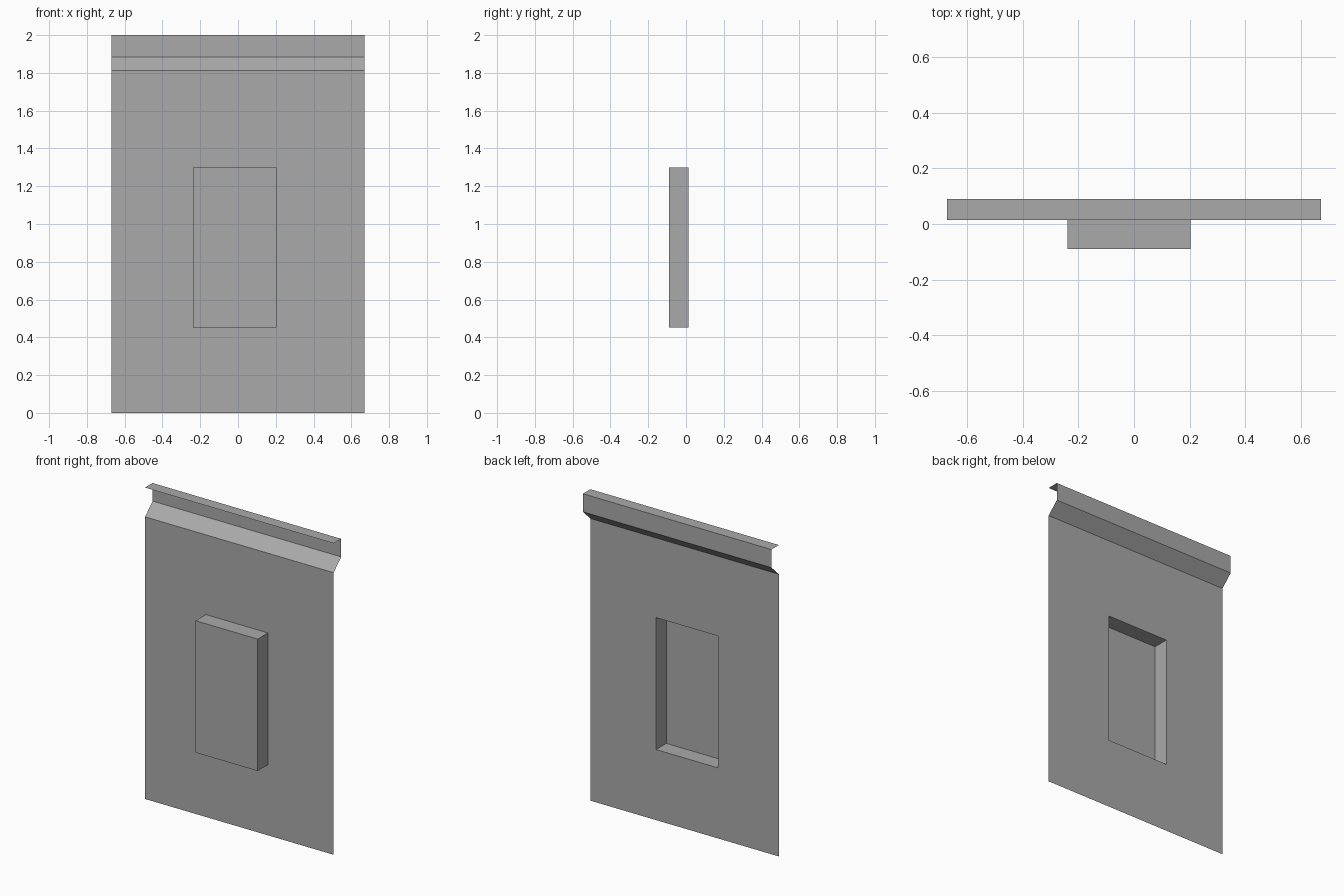
import bpy
import bmesh
from mathutils import Vector

cube = bpy.data.objects.get("Cube")
if cube:
    bpy.data.objects.remove(cube, do_unlink=True)

HALF_WIDTH = 0.67
FRONT, BACK = 0.014, 0.09
BOX_X = (-0.238, 0.203)
BOX_Z = (0.453, 1.30)
BOX_DEPTH = 0.104

grey = bpy.data.materials.new("plain grey")
grey.use_nodes = True
colour = (0.4, 0.4, 0.4, 1)
grey.diffuse_color = colour
grey.node_tree.nodes["Principled BSDF"].inputs["Base Color"].default_value = colour


def make_object(name, bm):
    mesh = bpy.data.meshes.new(name)
    bm.to_mesh(mesh)
    bm.free()
    mesh.materials.append(grey)
    obj = bpy.data.objects.new(name, mesh)
    bpy.context.collection.objects.link(obj)
    return obj


def sweep(bm, profile):
    """Sweep a (y, z) profile across the full width as one thin sheet."""
    rows = [[bm.verts.new((x, y, z)) for x in (-HALF_WIDTH, HALF_WIDTH)]
            for y, z in profile]
    for low, high in zip(rows, rows[1:]):
        bm.faces.new((low[0], low[1], high[1], high[0]))


# Sheet: flat panel, sloped shoulder, upright band and forward lip
bm = bmesh.new()
sweep(bm, [(FRONT, 0), (FRONT, 1.812), (BACK, 1.884), (BACK, 2), (FRONT, 2)])

# Cut the outline of the raised box into the flat panel only
for axis, limits in ((Vector((1, 0, 0)), BOX_X), (Vector((0, 0, 1)), BOX_Z)):
    for limit in limits:
        panel = [f for f in bm.faces if f.calc_center_median().z < 1.812]
        geom = panel + list({e for f in panel for e in f.edges}) \
            + list({v for f in panel for v in f.verts})
        bmesh.ops.bisect_plane(bm, geom=geom, plane_co=axis * limit, plane_no=axis)

# Push the middle forward, leaving the box hollow and open at the back
middle = [f for f in bm.faces
          if BOX_X[0] < f.calc_center_median().x < BOX_X[1]
          and BOX_Z[0] < f.calc_center_median().z < BOX_Z[1]]
result = bmesh.ops.extrude_face_region(bm, geom=middle)
moved = [v for v in result["geom"] if isinstance(v, bmesh.types.BMVert)]
bmesh.ops.translate(bm, verts=moved, vec=(0, -BOX_DEPTH, 0))
leftover = [f for f in middle if f.is_valid]
if leftover:
    bmesh.ops.delete(bm, geom=leftover, context="FACES_ONLY")
bmesh.ops.recalc_face_normals(bm, faces=bm.faces)
bm.faces.ensure_lookup_table()
if min(bm.faces, key=lambda f: f.calc_center_median().y).normal.y > 0:
    bmesh.ops.reverse_faces(bm, faces=bm.faces)
make_object("wall_panel", bm)
